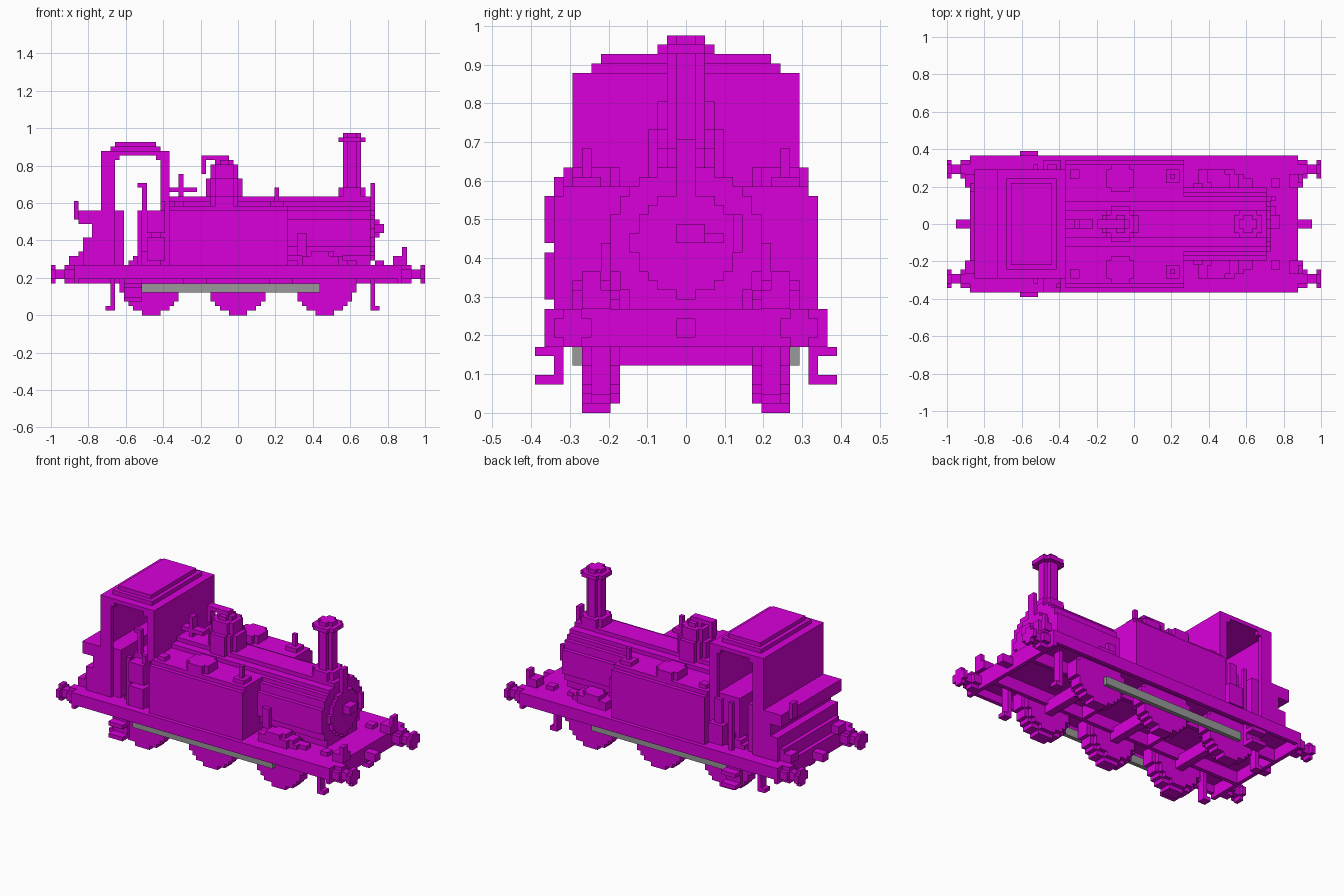
import bpy, bmesh, math

U = 2 / 82  # size of one building block

if bpy.data.objects.get("Cube"):
    bpy.data.objects.remove(bpy.data.objects["Cube"])


def make_material(name, color):
    mat = bpy.data.materials.new(name)
    mat.use_nodes = True
    mat.diffuse_color = color
    mat.node_tree.nodes["Principled BSDF"].inputs["Base Color"].default_value = color
    return mat


magenta = make_material("magenta_paint", (0.7, 0, 0.71, 1))
grey = make_material("grey_metal", (0.32, 0.32, 0.32, 1))


def finish(name, bm, mirror=False, mat=magenta):
    bmesh.ops.recalc_face_normals(bm, faces=bm.faces[:])
    bmesh.ops.scale(bm, vec=(U, U, U), verts=bm.verts[:])
    mesh = bpy.data.meshes.new(name)
    bm.to_mesh(mesh)
    bm.free()
    mesh.materials.append(mat)
    obj = bpy.data.objects.new(name, mesh)
    bpy.context.collection.objects.link(obj)
    if mirror:
        mod = obj.modifiers.new("mirror", "MIRROR")
        mod.use_axis = (False, True, False)
        mod.use_mirror_merge = False
    return obj


def box(name, xs, ys, zs, mirror=False, mat=magenta):
    """Block given by its range along each axis."""
    bm = bmesh.new()
    bmesh.ops.create_cube(bm, size=1)
    for v in bm.verts:
        v.co = [r[0] if c < 0 else r[1] for c, r in zip(v.co, (xs, ys, zs))]
    return finish(name, bm, mirror, mat)


def prism(name, points, axis, span, mirror=False):
    """Outline in the two other axes, extruded along the named axis."""
    def place(a, b):
        return {"x": (span[0], a, b), "y": (a, span[0], b), "z": (a, b, span[0])}[axis]
    bm = bmesh.new()
    face = bm.faces.new([bm.verts.new(place(a, b)) for a, b in points])
    new = bmesh.ops.extrude_face_region(bm, geom=[face])["geom"]
    offset = [span[1] - span[0] if axis == k else 0 for k in "xyz"]
    bmesh.ops.translate(bm, vec=offset, verts=[v for v in new if isinstance(v, bmesh.types.BMVert)])
    return finish(name, bm, mirror)


def stepped_disc(name, centre, radius, axis, span, mirror=False):
    """Round part with a staircase outline."""
    ca, cb = centre
    rows = math.ceil(radius)
    right = []
    for k in range(-rows, rows):
        half = round(math.sqrt(radius ** 2 - (k + 0.5) ** 2))
        right += [(half, k), (half, k + 1)]
    clean = [p for i, p in enumerate(right)
             if not (0 < i < len(right) - 1 and right[i - 1][0] == p[0] == right[i + 1][0])]
    outline = clean + [(-a, b) for a, b in reversed(clean)]
    return prism(name, [(ca + a, cb + b) for a, b in outline], axis, span, mirror)


# Running plate and underframe
box("running_plate", (-36, 36), (-15, 15), (10, 11))
box("side_valance", (-36, 36), (14, 15), (8, 10), True)
box("inner_frame", (-35, 35), (6, 7), (7, 10), True)
for end, s in (("front", 1), ("rear", -1)):
    box(end + "_beam", sorted((s * 35, s * 36)), (-15, 15), (7, 11))
    # Buffers and coupling
    stepped_disc(end + "_buffer_base", (12, 9), 2, "x", (s * 36, s * 38), True)
    box(end + "_buffer_shaft", sorted((s * 38, s * 40)), (11, 13), (8, 10), True)
    stepped_disc(end + "_buffer_head", (12, 9), 2, "x", (s * 40, s * 41), True)
    box(end + "_coupling_hook", sorted((s * 36, s * 39)), (-1, 1), (8, 10))
    box(end + "_lamp_base", sorted((s * 34, s * 37)), (8, 11), (11, 13), True)
box("front_lamp_iron", (36, 37), (9, 11), (13, 15), True)
for x in (24, 30):
    box("plate_block", (x, x + 2), (8, 10), (11, 12), True)

# Rail guards
box("front_guard_leg", (29, 30), (8, 10), (1, 10), True)
box("front_guard_foot", (30, 31), (8, 10), (1, 2), True)
box("rear_guard_leg", (-28, -27), (8, 10), (1, 10), True)
box("rear_guard_foot", (-29, -28), (8, 10), (1, 2), True)

# Wheels, axles and coupling rods
for x in (-19, 0, 19):
    stepped_disc("wheel", (x, 7), 6.85, "y", (8, 11), True)
    stepped_disc("wheel_flange", (x, 7), 6, "y", (7, 8), True)
    box("axle", (x - 1, x + 1), (-7, 7), (5, 8))
for x in (-10, 9):
    box("cross_stretcher", (x, x + 1), (-6, 6), (7, 10))
box("coupling_rod", (-21, 18), (11, 12), (5, 7), True, grey)

# Cab steps
box("step_hanger", (-25, -21), (13, 14), (3, 10), True)
for z in (3, 6):
    box("step_tread", (-25, -21), (14, 16), (z, z + 1), True)

# Boiler, smokebox and door
stepped_disc("boiler", (0, 18), 8, "x", (-16, 13))
stepped_disc("smokebox", (0, 18), 8, "x", (13, 29))
box("smokebox_saddle", (13, 29), (-6, 6), (11, 14))
stepped_disc("smokebox_door", (0, 18), 5.6, "x", (29, 30))
box("door_hinge", (30, 31), (5, 6), (17, 21))
box("door_handle", (30, 32), (-1, 2), (18, 20))
box("door_bar", (30, 31), (2, 4), (18, 19))
box("smokebox_lamp_iron", (29, 30), (-1, 1), (23, 29))

# Chimney
stepped_disc("chimney_base", (25, 0), 3, "z", (26, 28))
stepped_disc("chimney_shaft", (25, 0), 2, "z", (28, 38))
stepped_disc("chimney_cap", (25, 0), 3, "z", (38, 39))
stepped_disc("chimney_rim", (25, 0), 2, "z", (39, 40))

# Dome with safety valve lever
for radius, bottom, top in ((4, 25, 30), (3, 30, 33), (2, 33, 34)):
    stepped_disc("dome", (-3, 0), radius, "z", (bottom, top))
box("valve_lever", (-8, -2), (-1, 1), (34, 35))
box("valve_lever_post", (-8, -7), (-1, 1), (31, 34))

# Whistle
box("whistle_post", (-13, -12), (-1, 1), (26, 31))
box("whistle_pipe", (-15, -9), (-1, 1), (27, 28))

# Side tanks with fillers and fittings
prism("side_tank", [(5, 11), (14, 11), (14, 23), (13, 23), (13, 24), (5, 24)], "x", (-15, 11), True)
stepped_disc("tank_filler", (-3, 10), 3, "z", (24, 26), True)
box("tank_post_base", (7, 10), (9, 12), (24, 25), True)
box("tank_post", (8, 9), (10, 11), (25, 28), True)
box("tank_block", (-14, -12), (10, 12), (24, 25), True)

# Splashers
box("splasher", (14, 22), (9, 12), (11, 13), True)
box("splasher_top", (16, 20), (9, 12), (13, 14), True)
box("sand_pipe_box", (13, 15), (8, 9), (13, 18), True)

# Cab shell with arched doorways
doorway = [(-30, 11), (-27, 11), (-27, 34), (-26, 34), (-26, 35), (-18, 35), (-18, 34),
           (-17, 34), (-17, 11), (-15, 11), (-15, 36), (-30, 36)]
prism("cab_side", doorway, "y", (11, 12), True)
box("cab_back_wall", (-30, -29), (-11, 11), (11, 36))
box("cab_front_wall", (-16, -15), (-11, 11), (11, 36))
box("roof", (-29, -16), (-11, 11), (35, 36))
box("roof_middle", (-28, -17), (-10, 10), (36, 37))
box("roof_top", (-27, -18), (-9, 9), (37, 38))

# Cab interior and door fittings
box("coal_wall", (-29, -25), (-11, 11), (11, 23))
box("firebox", (-22, -16), (-10, 10), (11, 23))
box("brake_lever", (-21, -20), (-10, -9), (23, 29))
box("brake_handle", (-22, -20), (-10, -9), (28, 29))
box("door_handrail", (-22, -21), (12, 13), (11, 23), True)
box("pump_body", (-20, -16), (12, 14), (12, 17), True)
box("pump_rod", (-19, -17), (12, 13), (17, 23), True)
box("pump_cover", (-20, -16), (-15, -14), (12, 17))
box("pump_cylinder", (-20, -16), (-15, -12), (18, 23))
box("pump_cap", (-17, -16), (-14, -13), (23, 25))

# Bunker
box("bunker", (-32, -30), (-12, 12), (11, 23))
box("bunker_ledge", (-35, -32), (-12, 12), (20, 23))
box("bunker_lamp_iron", (-36, -35), (7, 9), (21, 25))
box("rear_toolbox", (-34, -32), (-12, 12), (11, 17))
box("rear_toolbox_step", (-35, -34), (-11, 11), (11, 14))
